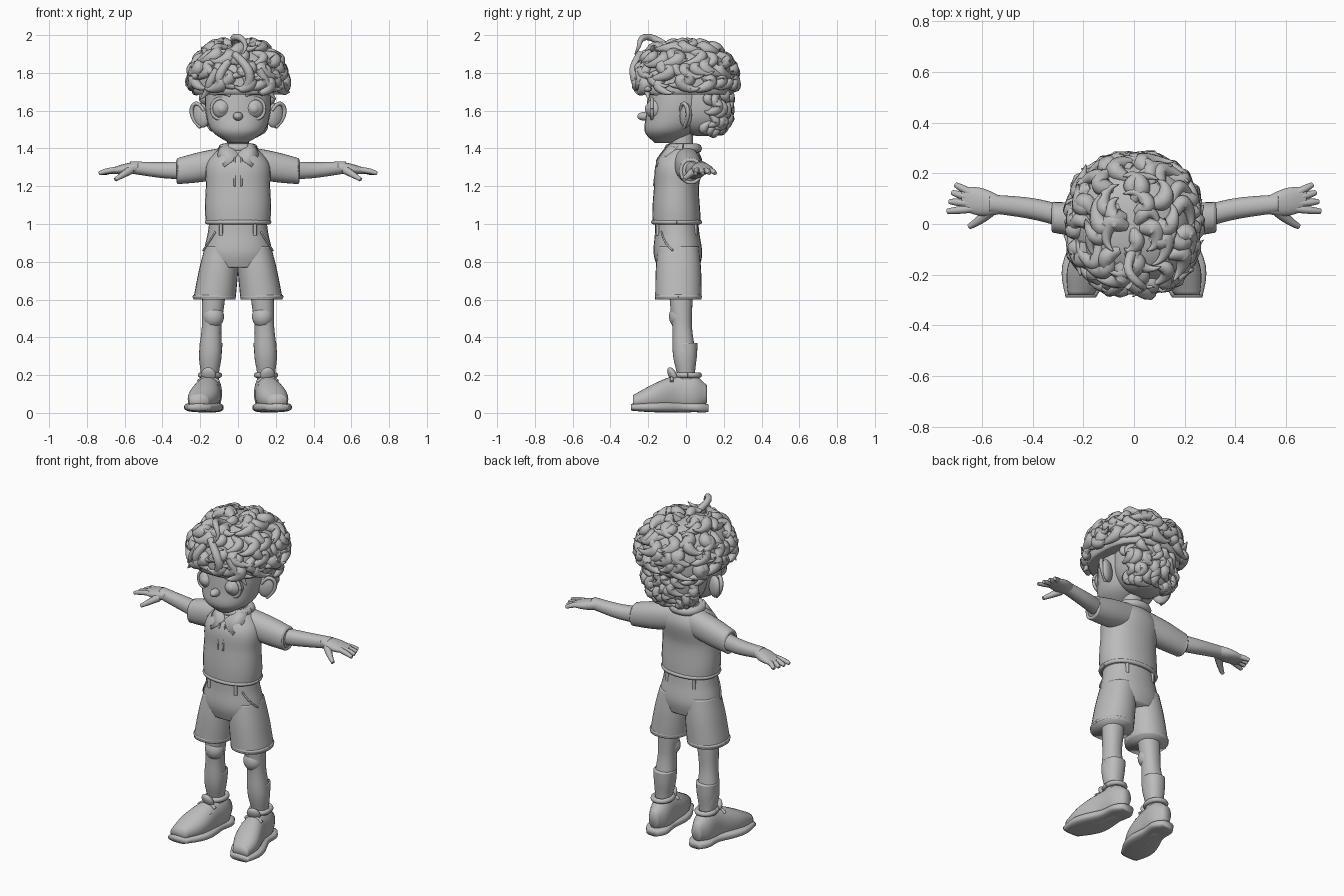
import bpy, bmesh, math, random
from mathutils import Vector, Matrix, Euler

random.seed(4)
cube = bpy.data.objects.get("Cube")
if cube:
    bpy.data.objects.remove(cube)

# One plain clay colour for the whole figure
clay = bpy.data.materials.new("grey_clay")
clay.use_nodes = True
GREY = (.5, .5, .5, 1)
clay.diffuse_color = GREY
shader = next(node for node in clay.node_tree.nodes if node.type == 'BSDF_PRINCIPLED')
shader.inputs["Base Color"].default_value = GREY

RIGHT, BACK, UP = Matrix.Identity(3)
PLANES = {'x': (BACK, UP), 'y': (RIGHT, UP), 'z': (RIGHT, BACK)}


def finish(name, mesh, mirror):
    """Link a mesh as a smooth grey part, optionally mirrored left to right."""
    mesh.materials.clear()
    mesh.materials.append(clay)
    for face in mesh.polygons:
        face.use_smooth = True
    part = bpy.data.objects.new(name, mesh)
    bpy.context.scene.collection.objects.link(part)
    if mirror:
        part.modifiers.new("mirror", 'MIRROR').use_mirror_merge = False
    return part


def from_bmesh(name, bm, mirror=False):
    bmesh.ops.recalc_face_normals(bm, faces=bm.faces[:])
    mesh = bpy.data.meshes.new(name)
    bm.to_mesh(mesh)
    bm.free()
    return finish(name, mesh, mirror)


def sample(values, t):
    """Smooth curve through evenly spaced values, for t from start to end."""
    last = len(values) - 1
    place = t * last
    i = min(int(place), max(last - 1, 0))
    f = place - i
    a, b, c, d = (values[max(0, min(last, i + k))] for k in (-1, 0, 1, 2))
    return b + (c - a) * (f / 2) + (a * 2 - b * 5 + c * 4 - d) * (f * f / 2) \
        + ((b - c) * 3 + d - a) * (f ** 3 / 2)


def ellipse(center, axis, width, depth, count, power=2):
    u, v = PLANES[axis]
    bend = lambda c: math.copysign(abs(c) ** (2 / power), c)
    angles = [math.tau * i / count for i in range(count)]
    return [Vector(center) + u * width * bend(math.cos(a)) + v * depth * bend(math.sin(a))
            for a in angles]


def loft(name, path, widths, ratios, axis='z', mirror=False, power=2.2):
    """Skin rounded rings along a path; ratios give depth over width."""
    path = [Vector(p) for p in path]
    count, steps = 28, 20
    bm = bmesh.new()
    loops = []
    for i in range(steps + 1):
        t = i / steps
        width = sample(widths, t)
        ring = ellipse(sample(path, t), axis, width, width * sample(ratios, t), count, power)
        loops.append([bm.verts.new(p) for p in ring])
    for low, high in zip(loops, loops[1:]):
        for i in range(count):
            bm.faces.new((low[i - 1], low[i], high[i], high[i - 1]))
    bm.faces.new(loops[0])
    bm.faces.new(loops[-1])
    return from_bmesh(name, bm, mirror)


def blob(name, place, size, mirror=False, turn=(0, 0, 0)):
    """Ellipsoid."""
    bm = bmesh.new()
    matrix = Matrix.LocRotScale(Vector(place), Euler(turn), Vector(size))
    bmesh.ops.create_uvsphere(bm, u_segments=32, v_segments=20, radius=1, matrix=matrix)
    return from_bmesh(name, bm, mirror)


def tubes(name, strands, mirror=False):
    """Smooth tapered tubes; each strand is (points, radii), radii spread evenly."""
    curve = bpy.data.curves.new(name, 'CURVE')
    curve.dimensions = '3D'
    curve.bevel_depth, curve.bevel_resolution, curve.resolution_u = 1, 2, 4
    curve.use_fill_caps = True
    for points, radii in strands:
        spline = curve.splines.new('NURBS')
        last = len(points) - 1
        spline.points.add(last)
        for i, (knot, p) in enumerate(zip(spline.points, points)):
            knot.co, knot.radius = (*p, 1), sample(radii, i / last)
        spline.order_u, spline.use_endpoint_u = 3, True
    helper = bpy.data.objects.new(name + "_path", curve)
    bpy.context.scene.collection.objects.link(helper)
    bpy.context.view_layer.update()
    graph = bpy.context.evaluated_depsgraph_get()
    mesh = bpy.data.meshes.new_from_object(helper.evaluated_get(graph))
    bpy.data.objects.remove(helper)
    return finish(name, mesh, mirror)


def hoop(name, center, axis, width, depth, thickness, mirror=False):
    """Rolled edge such as a hem or cuff."""
    points = ellipse(center, axis, width, depth, 24, 2.2)
    tubes(name, [(points + points[:1], [thickness])], mirror)


# Head and face
loft("head", [(0, -.12, 1.43), (0, -.05, 1.58), (0, -.03, 1.78)],
     [.05, .14, .17, .175, .16], [.95])
loft("neck", [(0, -.02, 1.34), (0, -.02, 1.5)], [.06, .055], [1])
blob("eye", (.085, -.155, 1.61), (.057, .057, .057), True)
blob("iris", (.085, -.185, 1.61), (.034, .032, .034), True)
hoop("eyelid", (.085, -.18, 1.61), 'y', .056, .056, .009, True)
tubes("eyebrow", [([(.04, -.2, 1.68), (.09, -.19, 1.7), (.13, -.15, 1.68)], [.008, .005])], True)
blob("nose", (0, -.22, 1.57), (.026, .038, .023))
tubes("mouth", [([(-.05, -.2, 1.515), (0, -.22, 1.5), (.05, -.2, 1.515)], [.003, .008, .003])])
blob("ear", (.195, 0, 1.575), (.05, .026, .066), True, (0, .15, .5))
tubes("ear_rim", [([(.18, -.03, 1.6), (.21, -.02, 1.65), (.25, .01, 1.62), (.24, .01, 1.55),
                    (.2, -.01, 1.51)], [.008, .012, .008])], True)

# Hair: rounded masses covered by rows of curling locks
CROWN = ((0, 0, 1.735), (.237, .25, .215))
NAPE = ((0, .085, 1.65), (.17, .145, .185))


def scalp(mass, theta, phi, swell=1):
    d = (math.sin(theta) * math.cos(phi), math.sin(theta) * math.sin(phi), math.cos(theta))
    norm = sum(abs(c) ** 2.5 for c in d) ** .4
    return Vector(c + r * e / norm * swell for c, r, e in zip(*mass, d))


def hair_mass(name, mass, floor):
    bm = bmesh.new()
    bmesh.ops.create_uvsphere(bm, u_segments=40, v_segments=24, radius=1)
    for vert in bm.verts:
        x, y, z = vert.co
        vert.co = scalp(mass, math.atan2(math.hypot(x, y), z), math.atan2(y, x))
        vert.co.z = max(vert.co.z, floor)
    from_bmesh(name, bm)


def lock(mass, theta, phi, length, width, flick):
    wave = random.choice((-1, 1)) * random.uniform(.12, .24)
    points = []
    for i in range(7):
        t = i / 6
        down = theta + length * (t - .4 * t ** 5)
        around = phi + wave * math.sin(t * 4.5) / max(math.sin(down), .4)
        point = scalp(mass, down, around, .97 + .06 * math.sin(t * 3) + flick * t ** 4)
        point.z = min(point.z, 1.965)
        points.append(point)
    return points, [width * taper for taper in (.5, 1.1, 1, .5, .08)]


def lock_rows(mass, first, rows, start, sweep, density, width, flick):
    strands = []
    for row in range(rows):
        theta = first + row * .3
        count = int(density * math.sin(theta) * sweep) + 4
        for i in range(count):
            phi = start + sweep * (i + random.uniform(.2, .8)) / count
            strands.append(lock(mass, theta + random.uniform(-.08, .08), phi,
                                random.uniform(.45, .62), width * random.uniform(.8, 1.2),
                                random.uniform(.3, 1) * flick))
    return strands


hair_mass("hair_top", CROWN, 1.685)
hair_mass("hair_back", NAPE, 1.4)
tubes("hair_top_locks", lock_rows(CROWN, .1, 5, 0, math.tau, 4, .031, .2))
tubes("hair_back_locks", lock_rows(NAPE, 1.3, 4, .15, math.pi - .3, 2, .027, .03))
tubes("fringe", [
    ([(-.02, -.24, 1.9), (.05, -.28, 1.84), (.07, -.27, 1.76), (.02, -.25, 1.7),
      (-.02, -.27, 1.73)], [.02, .027, .004]),
    ([(-.05, -.24, 1.86), (-.1, -.27, 1.8), (-.1, -.25, 1.73), (-.07, -.23, 1.69)],
     [.02, .028, .004]),
    ([(0, -.1, 1.94), (-.04, -.17, 1.99), (.02, -.24, 1.99), (.05, -.25, 1.93),
      (.02, -.27, 1.9)], [.02, .017, .004])])
tubes("temple_lock", [([(.11, -.25, 1.82), (.15, -.24, 1.75), (.16, -.2, 1.7), (.2, -.2, 1.66)],
                       [.02, .027, .003])], True)

# Shirt
loft("shirt", [(0, -.05, 1), (0, -.05, 1.2), (0, -.02, 1.42)],
     [.17, .175, .17, .165, .075], [.75, .7, .8])
hoop("shirt_hem", (0, -.05, 1.01), 'z', .165, .124, .012)
loft("sleeve", [(.04, 0, 1.33), (.32, .026, 1.28)], [.07, .07, .06], [1.15], 'x', True)
hoop("sleeve_cuff", (.315, .026, 1.28), 'x', .052, .06, .01, True)
hoop("collar_band", (0, -.015, 1.4), 'z', .08, .075, .026)
bm = bmesh.new()
outline = [(0, -.135, 1.375), (.035, -.16, 1.335), (.075, -.16, 1.305), (.11, -.1, 1.365),
           (.095, -.035, 1.42), (.06, -.085, 1.43)]
bm.faces.new([bm.verts.new(p) for p in outline])
flap = from_bmesh("collar_flap", bm, True)
flap.modifiers.new("cloth", 'SOLIDIFY').thickness = .014
tubes("button_placket", [([(.018, -.148, 1.35), (.018, -.163, 1.27), (.018, -.17, 1.2)],
                          [.005])], True)

# Arms and hands
loft("arm", [(.24, .02, 1.285), (.4, .06, 1.285), (.57, .08, 1.3)], [.045, .042, .036],
     [1.1, .9], 'x', True)
loft("hand", [(.53, .075, 1.3), (.68, .1, 1.28)], [.036, .055, .045], [.8, .5, .3], 'x', True)
fingers = [([(.57, .05, 1.285), (.61, .01, 1.26), (.65, -.01, 1.235)], [.024, .011])]
for i in range(4):
    angle, reach = .2 * i - .1, .097 - .008 * i
    base = Vector((.64, .06 + .02 * i, 1.288))
    tip = base + Vector((math.cos(angle) * reach, math.sin(angle) * reach, -.02))
    fingers.append(([base, base.lerp(tip, .6) + UP * .006, tip], [.015, .017, .01]))
tubes("fingers", fingers, True)

# Shorts
loft("shorts_seat", [(0, -.05, 1.03), (0, -.04, .77)], [.15, .16, .18, .16], [.75, .7])
loft("shorts_leg", [(.085, -.04, .88), (.125, -.04, .6)], [.09, .105, .112], [1.2, 1.1], 'z', True)
hoop("shorts_hem", (.125, -.04, .615), 'z', .104, .114, .012, True)
tubes("pocket_seam", [([(.12, -.13, .96), (.155, -.12, .9), (.185, -.07, .86)], [.005])], True)
tubes("belt_loops", [([(.09, y, 1), (.09, y, .94)], [.01]) for y in (-.15, .05)], True)

# Legs and socks
loft("leg", [(.12, -.03, .72), (.14, -.02, .45), (.15, 0, .2)], [.06, .06, .052, .06, .045],
     [1], 'z', True)
blob("knee", (.13, -.04, .51), (.056, .05, .06), True)
loft("sock", [(.143, 0, .37), (.15, 0, .15)], [.061, .058, .048, .048], [1], 'z', True)

# Shoes, toes turned outward
loft("shoe_upper", [(.145, .11, .1), (.155, -.05, .1), (.21, -.28, .06)],
     [.03, .06, .065, .08, .05], [1.6, 1.6, 1.5, .9, .7], 'y', True)
loft("shoe_sole", [(.145, .12, .025), (.155, -.02, .03), (.21, -.29, .03)],
     [.04, .07, .07, .1, .06], [.5, .35, .35, .27, .3], 'y', True, 3)
hoop("shoe_opening", (.148, .01, .2), 'z', .05, .06, .015, True)
blob("shoe_tongue", (.155, -.07, .2), (.04, .022, .045), True, (.5, 0, .2))
laces = []
for i in range(3):
    middle = Vector((.158, -.075, .215)) + Vector((.007, -.037, -.022)) * i
    laces.append(([middle - UP * .05 + RIGHT * side * .055 if side else middle
                   for side in (-1, 0, 1)], [.009]))
tubes("shoe_laces", laces, True)
